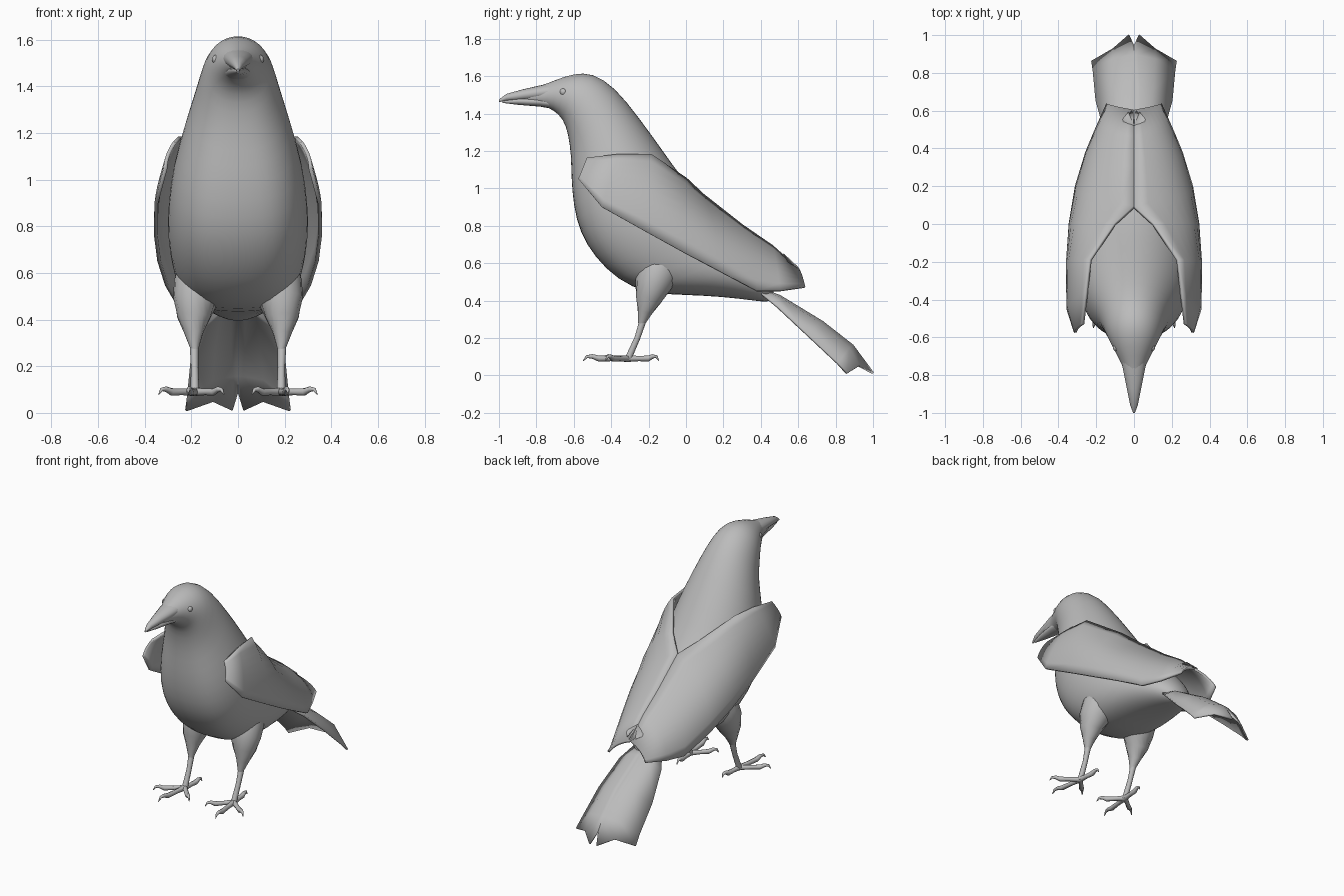
import bpy
import bmesh
from math import sin, cos, pi, radians, copysign
from mathutils import Vector

if "Cube" in bpy.data.objects:
    bpy.data.objects.remove(bpy.data.objects["Cube"], do_unlink=True)

grey = bpy.data.materials.new("plain grey")
grey.use_nodes = True
grey.diffuse_color = (0.5, 0.5, 0.5, 1)
grey.node_tree.nodes["Principled BSDF"].inputs["Base Color"].default_value = (0.5, 0.5, 0.5, 1)


def grid_object(name, rows, closed=False, mirror=False, thickness=0, subdivide=0, angle=40):
    """Skin neighbouring rows of points; closed rows become capped rings."""
    bm = bmesh.new()
    verts = [[bm.verts.new(p) for p in row] for row in rows]
    count = len(rows[0])
    for a, b in zip(verts, verts[1:]):
        for i in range(count if closed else count - 1):
            j = (i + 1) % count
            bm.faces.new((a[i], a[j], b[j], b[i]))
    if closed:
        bm.faces.new(verts[0])
        bm.faces.new(verts[-1])
    bmesh.ops.remove_doubles(bm, verts=bm.verts, dist=0.0001)
    bmesh.ops.recalc_face_normals(bm, faces=bm.faces)
    mesh = bpy.data.meshes.new(name)
    bm.to_mesh(mesh)
    bm.free()
    return finish(name, mesh, mirror, thickness, subdivide, angle)


def finish(name, mesh, mirror=False, thickness=0, subdivide=0, angle=40):
    obj = bpy.data.objects.new(name, mesh)
    bpy.context.collection.objects.link(obj)
    mesh.materials.append(grey)
    bpy.ops.object.select_all(action="DESELECT")
    obj.select_set(True)
    bpy.context.view_layer.objects.active = obj
    bpy.ops.object.shade_smooth_by_angle(angle=radians(angle))
    if subdivide:
        obj.modifiers.new("Smooth", "SUBSURF").levels = subdivide
        obj.modifiers["Smooth"].render_levels = subdivide
    if thickness:
        solid = obj.modifiers.new("Thickness", "SOLIDIFY")
        solid.thickness = thickness
        solid.offset = 0
    if mirror:
        obj.modifiers.new("Mirror", "MIRROR").use_mirror_merge = True
    return obj


def section_loft(name, sections, sides=24, **options):
    """Ovals spanning a top and a bottom point (y, z); wide ones get a fuller underside."""
    rings = []
    for top_y, top_z, low_y, low_z, width in sections:
        top, low = Vector((0, top_y, top_z)), Vector((0, low_y, low_z))
        mid, half = (top + low) / 2, (top - low) / 2
        ring = []
        for i in range(sides):
            a = 2 * pi * i / sides
            power = 1 - width if cos(a) < 0 else 1
            x = copysign(width * abs(sin(a)) ** power, sin(a))
            ring.append(mid + half * cos(a) + Vector((x, 0, 0)))
        rings.append(ring)
    return grid_object(name, rings, closed=True, **options)


def tube(name, points, radii, sides=10):
    """Tapered round limb through the points, repeated on the other side."""
    points = [Vector(p) for p in points]
    rings = []
    for k, (p, r) in enumerate(zip(points, radii)):
        way = points[min(k + 1, len(points) - 1)] - points[max(k - 1, 0)]
        turn = way.to_track_quat("Z", "Y")
        rings.append([p + turn @ Vector((r * cos(2 * pi * i / sides), r * sin(2 * pi * i / sides), 0))
                      for i in range(sides)])
    return grid_object(name, rings, closed=True, mirror=True, angle=60)


# Head, neck and body in one skin
section_loft("body", [
    (-.9, 1.518, -.9, 1.455, .025),
    (-.78, 1.545, -.77, 1.445, .048),
    (-.70, 1.58, -.71, 1.42, .085),
    (-.60, 1.615, -.655, 1.37, .125),
    (-.50, 1.62, -.63, 1.29, .155),
    (-.38, 1.545, -.615, 1.18, .18),
    (-.25, 1.38, -.615, 1.06, .23),
    (-.12, 1.2, -.605, .91, .28),
    (0, 1.03, -.57, .76, .302),
    (.12, .9, -.49, .63, .305),
    (.24, .78, -.37, .51, .285),
    (.34, .67, -.21, .435, .26),
    (.4, .6, 0, .43, .22),
    (.44, .54, .2, .42, .17),
    (.47, .48, .36, .4, .11),
    (.47, .42, .45, .39, .04),
], subdivide=1, angle=60)

# Beak halves, parted along the mouth
section_loft("upper_beak", [
    (-1, 1.475, -1, 1.462, .005),
    (-.96, 1.505, -.96, 1.468, .02),
    (-.87, 1.53, -.87, 1.47, .038),
    (-.76, 1.555, -.76, 1.475, .06),
    (-.66, 1.57, -.66, 1.48, .075),
], sides=16)
section_loft("lower_beak", [
    (-.98, 1.47, -.98, 1.457, .005),
    (-.9, 1.485, -.9, 1.447, .027),
    (-.78, 1.49, -.78, 1.437, .047),
    (-.68, 1.49, -.68, 1.42, .065),
], sides=16)

# Eyes
bm = bmesh.new()
bmesh.ops.create_uvsphere(bm, u_segments=12, v_segments=8, radius=.02)
bmesh.ops.translate(bm, verts=bm.verts, vec=(.092, -.655, 1.515))
eye_mesh = bpy.data.meshes.new("eyes")
bm.to_mesh(eye_mesh)
bm.free()
finish("eyes", eye_mesh, mirror=True, angle=60)

# Folded wings: each row arcs from the lower edge over to the back
wing_rows = [
    ((.31, -.575, 1.05), (.27, -.53, 1.16), (.02, 0, 0)),
    ((.35, -.45, .9), (.25, -.36, 1.18), (.03, 0, .02)),
    ((.352, -.2, .76), (.23, -.19, 1.18), (.07, 0, .04)),
    ((.338, 0, .65), (.1, 0, 1.05), (.13, 0, .07)),
    ((.305, .2, .545), (0, .09, .965), (.16, 0, .08)),
    ((.25, .38, .45), (0, .3, .8), (.13, 0, .08)),
    ((.2, .5, .45), (0, .46, .69), (.09, 0, .05)),
    ((.14, .635, .47), (0, .6, .565), (.03, 0, .02)),
]
rows = []
for low, top, bulge in wing_rows:
    low, top = Vector(low), Vector(top)
    control = (low + top) / 2 + Vector(bulge)
    steps = [i / 8 for i in range(9)]
    rows.append([low * (1 - t) ** 2 + control * 2 * t * (1 - t) + top * t * t for t in steps])
grid_object("wings", rows, mirror=True, thickness=.016)

# Loose feather tips at the end of the back
grid_object("feather_tips", [
    [(.01, .6, .575), (.07, .54, .6)],
    [(0, .52, .65), (.03, .59, .585)],
], mirror=True, thickness=.006)

# Tail fan, arched across and notched at the end
grid_object("tail", [
    [(0, .4, .46), (.03, .4, .46), (.06, .4, .455), (.1, .4, .44)],
    [(0, .5, .425), (.03, .5, .425), (.08, .5, .415), (.155, .49, .365)],
    [(0, .73, .285), (.03, .73, .285), (.1, .71, .28), (.2, .65, .215)],
    [(0, .89, .16), (.02, .89, .16), (.11, .87, .145), (.215, .81, .065)],
    [(0, .94, .085), (.025, 1, .012), (.11, .925, .05), (.223, .86, .01)],
], mirror=True, thickness=.012)

# Legs
tube("thighs", [(.14, -.1, .64), (.165, -.15, .55), (.183, -.18, .48), (.19, -.2, .41), (.19, -.22, .34), (.186, -.24, .27)],
     [.1, .112, .096, .072, .04, .016], sides=16)
tube("shins", [(.188, -.225, .31), (.186, -.26, .2), (.185, -.3, .11), (.185, -.31, .085)],
     [.02, .016, .018, .02])

# Toes, each ending in a hooked claw
ankle = Vector((.185, -.31, .09))
toe_ends = {
    "front_toes": (.215, -.55),
    "outer_toes": (.34, -.43),
    "inner_toes": (.06, -.44),
    "rear_toes": (.17, -.145),
}
for name, (x, y) in toe_ends.items():
    reach = Vector((x, y, .09)) - ankle
    lifts = [(0, 0), (.35, 0), (.65, 0), (.8, .012), (.92, .01), (1, -.012)]
    tube(name, [ankle + reach * t + Vector((0, 0, lift)) for t, lift in lifts],
         [.018, .014, .016, .012, .008, .002], sides=8)
